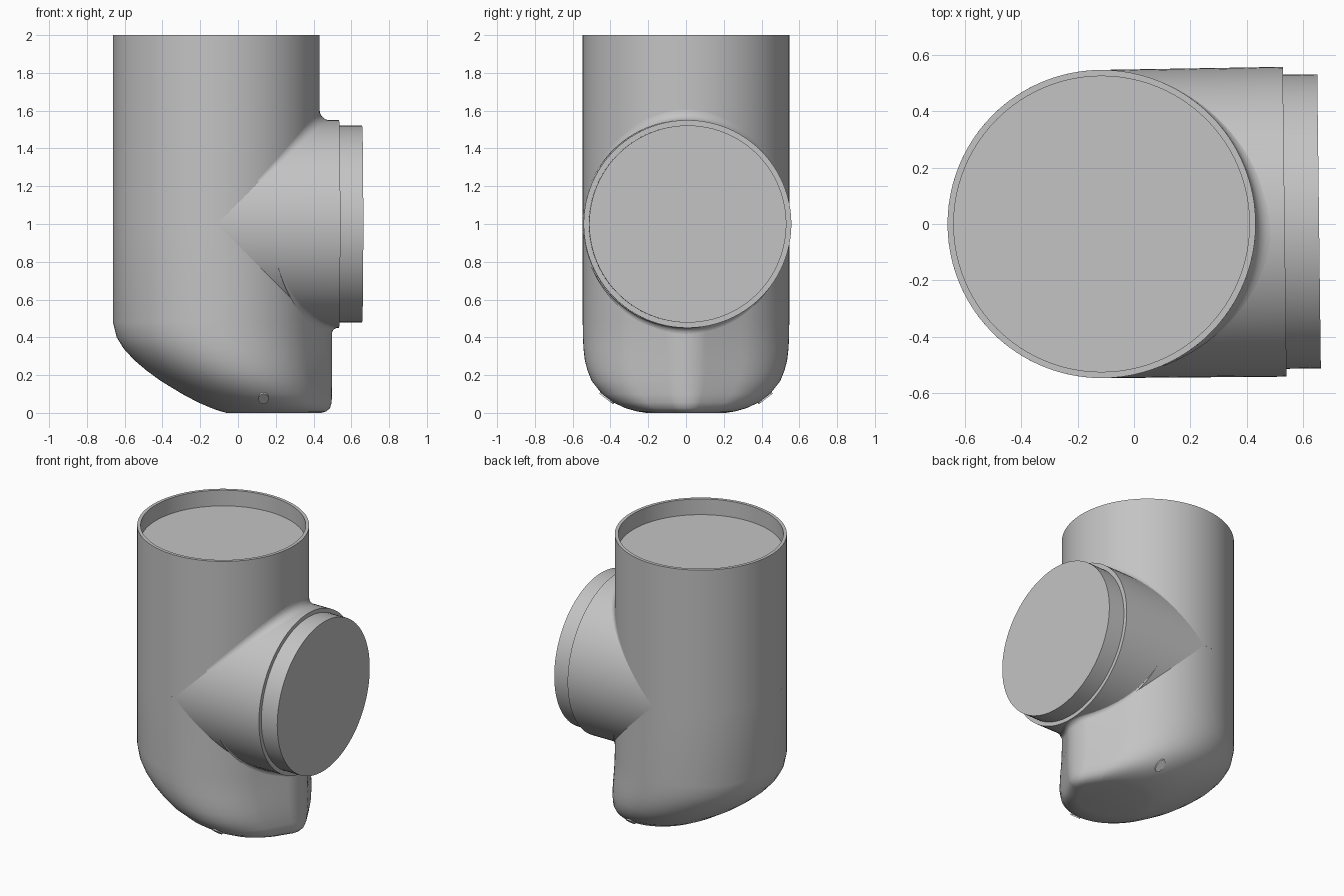
import bpy, bmesh, math
from mathutils import Matrix, Vector

cube = bpy.data.objects.get("Cube")
if cube:
    bpy.data.objects.remove(cube, do_unlink=True)

R, CX = 0.547, -0.115          # main tube radius and axis
NOSE_R, NOSE_X = 0.2, 0.297    # rounded bulge on the foot
LEFT, RIGHT = CX - R, NOSE_X + NOSE_R
BRANCH_R, BRANCH_Z = 0.549, 1.0
TANGENT = math.acos((R - NOSE_R) / (NOSE_X - CX))


def material(name, value):
    m = bpy.data.materials.new(name)
    m.use_nodes = True
    colour = (value, value, value, 1)
    m.diffuse_color = colour
    m.node_tree.nodes["Principled BSDF"].inputs["Base Color"].default_value = colour
    return m


grey = material("plain grey", 0.55)
pale = material("pale white", 0.95)


def finish(name, bm, mat, angle=35):
    bmesh.ops.recalc_face_normals(bm, faces=bm.faces)
    mesh = bpy.data.meshes.new(name)
    bm.to_mesh(mesh)
    bm.free()
    mesh.materials.append(mat)
    ob = bpy.data.objects.new(name, mesh)
    bpy.context.collection.objects.link(ob)
    bpy.ops.object.select_all(action="DESELECT")
    ob.select_set(True)
    bpy.context.view_layer.objects.active = ob
    bpy.ops.object.shade_smooth_by_angle(angle=math.radians(angle))
    return ob


def loft(bm, rings, closed=True):
    """Bridge successive rings of points; close both ends when asked."""
    rows = [[bm.verts.new(p) for p in ring] for ring in rings]
    n = len(rows[0])
    for a, b in zip(rows, rows[1:]):
        for i in range(n if closed else n - 1):
            j = (i + 1) % n
            bm.faces.new((a[i], a[j], b[j], b[i]))
    if closed:
        bm.faces.new(rows[0][::-1])
        bm.faces.new(rows[-1])


def lathe(name, profile, matrix, n=96):
    bm = bmesh.new()
    loft(bm, [[matrix @ Vector((r * math.cos(t), r * math.sin(t), z))
               for t in (math.tau * i / n for i in range(n))] for r, z in profile])
    return finish(name, bm, grey)


def arc(cx, r, a, b, n):
    return [(cx + r * math.cos(a + (b - a) * i / n), r * math.sin(a + (b - a) * i / n))
            for i in range(n + 1)]


# Main tube with a recessed lid at the top
lathe("main_tube", [(R, 1), (R, 2), (0.525, 2), (0.525, 1.89)],
      Matrix.Translation((CX, 0, 0)))

# Foot: teardrop outline lofted down to a small flat sole
outline = (arc(NOSE_X, NOSE_R, -TANGENT, TANGENT, 16)
           + arc(CX, R, TANGENT, math.tau - TANGENT, 80))
# height, left limit, right limit, half width
levels = [(0, -0.06, 0.44, 0.21), (0.008, -0.09, 0.468, 0.26),
          (0.025, -0.14, 0.487, 0.32), (0.055, -0.21, 0.496, 0.385),
          (0.1, -0.295, RIGHT, 0.445), (0.17, -0.41, RIGHT, 0.5),
          (0.225, -0.485, RIGHT, 0.522), (0.28, -0.55, RIGHT, 0.536),
          (0.34, -0.605, RIGHT, 0.543), (0.4, -0.642, RIGHT, 0.546),
          (0.48, LEFT, RIGHT, R), (1, LEFT, RIGHT, R)]
bm = bmesh.new()
loft(bm, [[(lo + (x - LEFT) / (RIGHT - LEFT) * (hi - lo), y * w / R, z)
           for x, y in outline] for z, lo, hi, w in levels])
finish("foot", bm, grey)

# Side branch with a stepped collar and a closed end
lathe("side_branch",
      [(R, 0), (0.55, 0.65), (0.522, 0.65), (0.522, 0.772)],
      Matrix.Translation((CX, 0, BRANCH_Z))
      @ Matrix.Rotation(math.radians(0.7), 4, "Z")
      @ Matrix.Rotation(math.pi / 2, 4, "Y"))


def tube_front(y):
    return CX + math.sqrt(R * R - y * y)


def nose_front(y):
    y, yt = abs(y), NOSE_R * math.sin(TANGENT)
    if y <= yt:
        return NOSE_X + math.sqrt(NOSE_R ** 2 - y * y)
    return max(tube_front(y),
               NOSE_X + NOSE_R * math.cos(TANGENT) - (y - yt) * math.tan(TANGENT))


# Soft fillets where the branch meets the tube and the foot
for name, front, side, size in (("upper_fillet", tube_front, 1, 0.055),
                                ("lower_fillet", nose_front, -1, 0.034)):
    rings = []
    for i in range(49):
        phi = math.radians(-66 + 132 * i / 48)
        y = BRANCH_R * math.sin(phi)
        x, z = front(y), BRANCH_Z + side * BRANCH_R * math.cos(phi)
        f = size * math.cos(phi) ** 2
        rings.append([(x + f * (1 - math.sin(t)), y, z + side * f * (1 - math.cos(t)))
                      for t in (math.pi / 2 * k / 6 for k in range(7))])
    bm = bmesh.new()
    loft(bm, rings, closed=False)
    # Face the strip away from the crease
    ob = finish(name, bm, grey, 60)
    facing = sum((p.normal.z * side + p.normal.x) for p in ob.data.polygons)
    if facing < 0:
        ob.data.flip_normals()

# Small pale drain spots on both flanks of the foot
for name, side in (("front_drain", -1), ("back_drain", 1)):
    normal = Vector((0, side, -1.3)).normalized()
    bm = bmesh.new()
    bmesh.ops.create_cone(bm, cap_ends=True, segments=24, radius1=0.027,
                          radius2=0.027, depth=0.009)
    place = (Matrix.Translation(Vector((0.135, side * 0.418, 0.08)) + normal * 0.003)
             @ normal.rotation_difference(Vector((0, 0, 1))).inverted().to_matrix().to_4x4()
             @ Matrix.Diagonal((1, 1.7, 1, 1)))
    bm.transform(place)
    finish(name, bm, pale)
